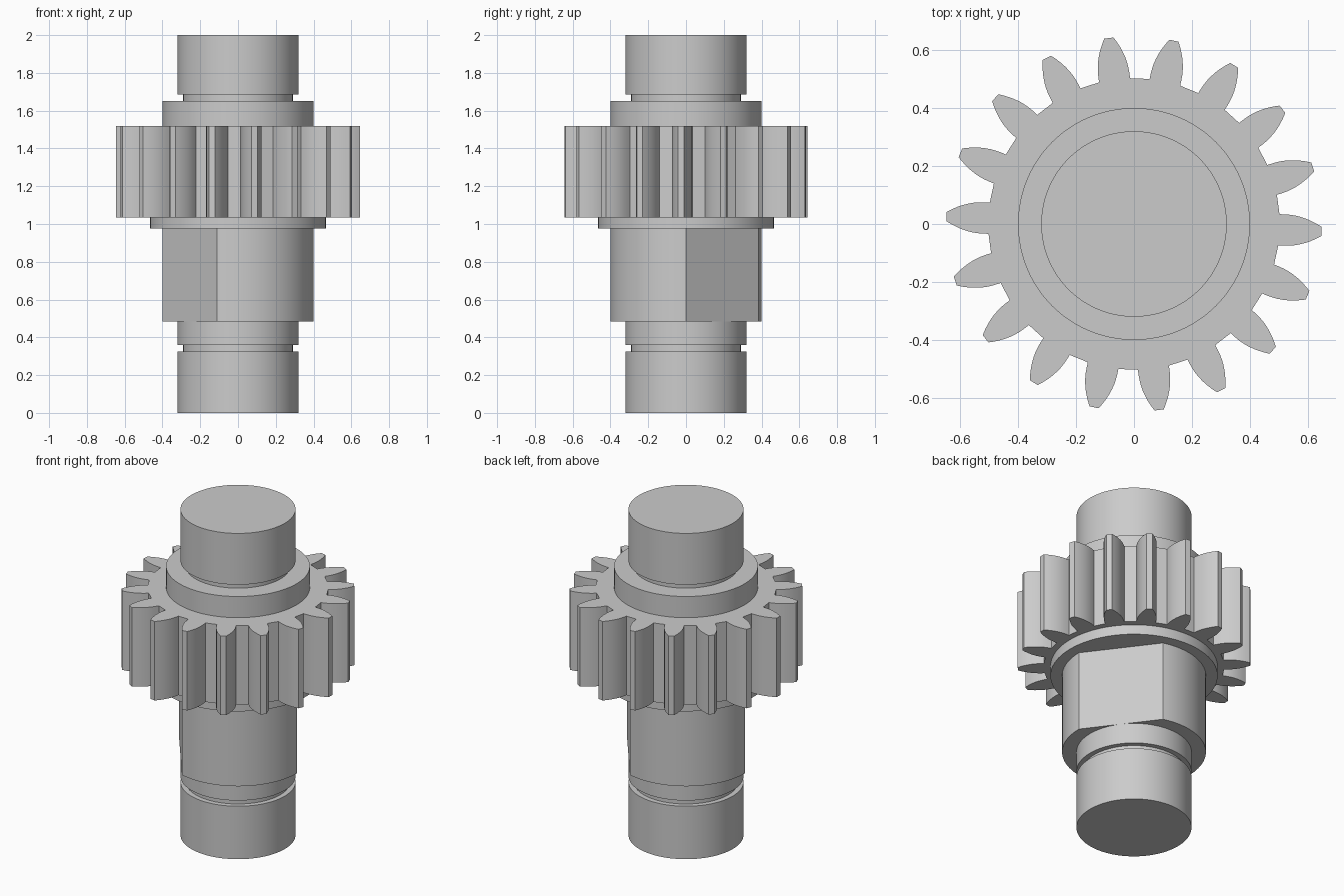
import bpy, bmesh
from math import sin, cos, radians, pi

if "Cube" in bpy.data.objects:
    bpy.data.objects.remove(bpy.data.objects["Cube"])

steel = bpy.data.materials.new("steel_grey")
steel.use_nodes = True
GREY = (0.6, 0.6, 0.6, 1)
steel.diffuse_color = GREY
steel.node_tree.nodes["Principled BSDF"].inputs["Base Color"].default_value = GREY


def prism(name, outline, z0, z1):
    """Extrude a closed counter-clockwise outline from z0 to z1."""
    bm = bmesh.new()
    base = bm.faces.new([bm.verts.new((x, y, z0)) for x, y in outline])
    top = bmesh.ops.extrude_face_region(bm, geom=[base], use_keep_orig=True)["geom"]
    bmesh.ops.translate(bm, vec=(0, 0, z1 - z0),
                        verts=[v for v in top if isinstance(v, bmesh.types.BMVert)])
    bmesh.ops.recalc_face_normals(bm, faces=bm.faces)
    mesh = bpy.data.meshes.new(name)
    bm.to_mesh(mesh)
    bm.free()
    mesh.materials.append(steel)
    obj = bpy.data.objects.new(name, mesh)
    bpy.context.collection.objects.link(obj)
    bpy.ops.object.select_all(action='DESELECT')
    obj.select_set(True)
    bpy.context.view_layer.objects.active = obj
    bpy.ops.object.shade_smooth_by_angle(angle=radians(25))
    return obj


def arc(radius, start, end, steps):
    angles = [start + (end - start) * i / steps for i in range(steps + 1)]
    return [(radius * cos(a), radius * sin(a)) for a in angles]


def disc(name, radius, z0, z1):
    return prism(name, arc(radius, 0, 2 * pi, 96)[:-1], z0, z1)


# Round shaft sections, with a retaining-ring groove at each end
disc("lower_journal", 0.32, 0, 0.325)
disc("lower_groove", 0.29, 0.325, 0.36)
disc("lower_shoulder", 0.32, 0.36, 0.485)
disc("gear_flange", 0.465, 0.975, 1.035)
disc("upper_collar", 0.40, 1.52, 1.65)
disc("upper_groove", 0.29, 1.65, 1.685)
disc("upper_journal", 0.32, 1.685, 2)

# Body with two opposite wrench flats
flat = radians(73.74)
body = arc(0.40, flat, pi, 32) + arc(0.40, pi + flat, 2 * pi, 32)
prism("flatted_body", body, 0.485, 0.975)

# Spur gear with bulging tooth flanks
TEETH, ROOT, TIP, STEPS = 18, 0.50, 0.647, 8
flank = []
for i in range(STEPS + 1):
    r = ROOT + (TIP - ROOT) * i / STEPS
    flank.append((r, 0.054 - 2.35 * max(r - 0.52, 0) ** 2))
tooth = [(r, -w) for r, w in flank] + [(r, w) for r, w in reversed(flank)]
gear = []
for i in range(TEETH):
    a = 2 * pi * i / TEETH - radians(2.3)
    gear += [(x * cos(a) - y * sin(a), x * sin(a) + y * cos(a)) for x, y in tooth]
prism("spur_gear", gear, 1.035, 1.52)
